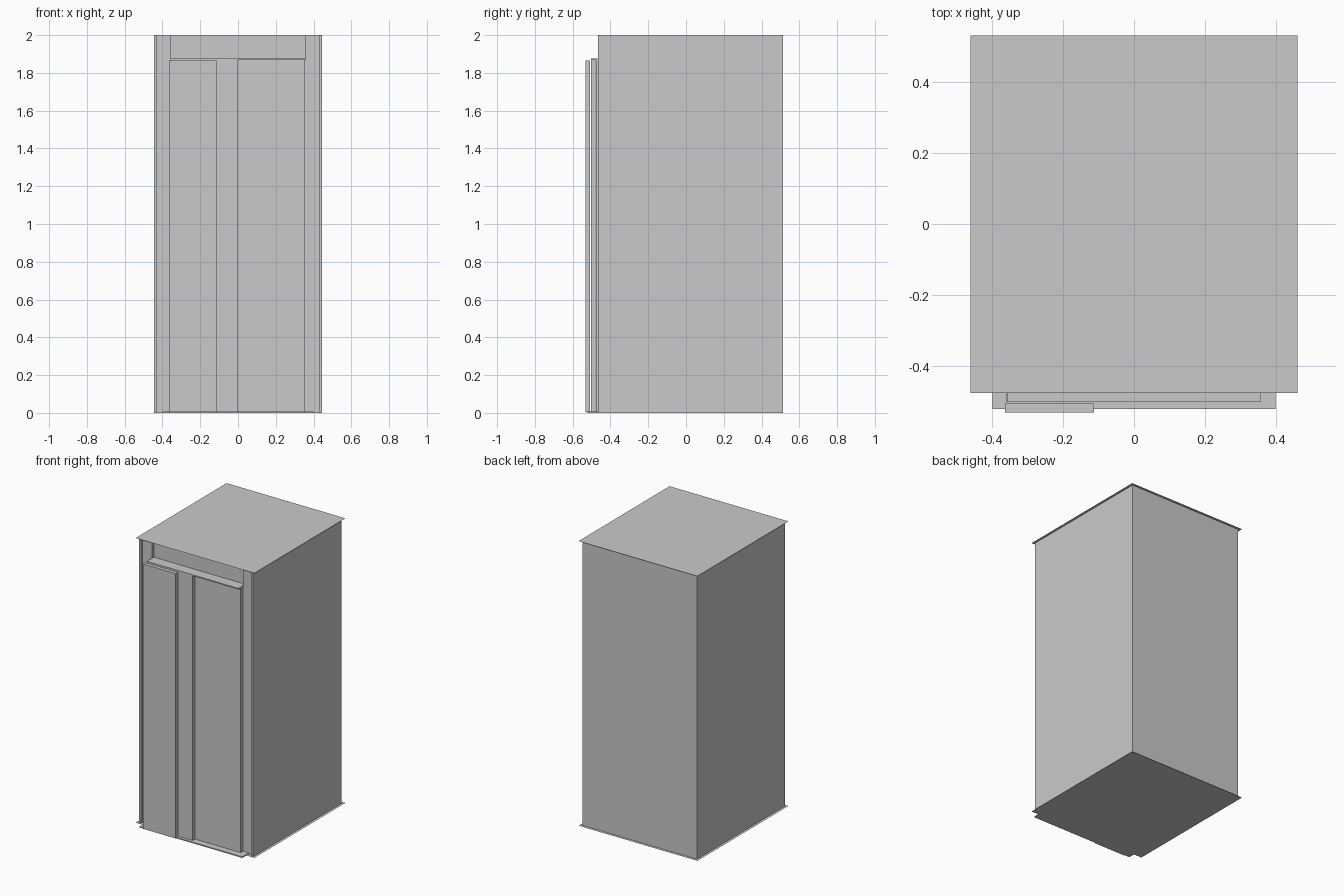
import bpy

if "Cube" in bpy.data.objects:
    bpy.data.objects.remove(bpy.data.objects["Cube"])

# single painted-metal colour
grey = bpy.data.materials.new("light grey metal")
grey.diffuse_color = (0.59, 0.59, 0.59, 1)
grey.use_nodes = True
grey.node_tree.nodes["Principled BSDF"].inputs["Base Color"].default_value = grey.diffuse_color


def add(name, verts, faces):
    mesh = bpy.data.meshes.new(name)
    mesh.from_pydata(verts, [], faces)
    mesh.materials.append(grey)
    obj = bpy.data.objects.new(name, mesh)
    bpy.context.collection.objects.link(obj)


def box(name, x0, x1, y0, y1, z0, z1):
    verts = [(x, y, z) for z in (z0, z1) for x, y in
             ((x0, y0), (x1, y0), (x1, y1), (x0, y1))]
    add(name, verts, [(3, 2, 1, 0), (4, 5, 6, 7), (0, 1, 5, 4),
                      (1, 2, 6, 5), (2, 3, 7, 6), (3, 0, 4, 7)])


def sheet(name, x0, x1, y0, y1, z, up=True):
    face = (0, 1, 2, 3) if up else (3, 2, 1, 0)
    add(name, [(x0, y0, z), (x1, y0, z), (x1, y1, z), (x0, y1, z)], [face])


# roof and floor sheets overhang the walls
sheet("roof", -0.462, 0.462, -0.477, 0.533, 2.0)
sheet("floor", -0.462, 0.462, -0.477, 0.533, 0.0, up=False)

# cabin shell
for side, s in (("left", -1), ("right", 1)):
    a, b = sorted((s * 0.444, s * 0.428))
    box(side + "_wall", a, b, -0.466, 0.514, 0, 2)
    a, b = sorted((s * 0.428, s * 0.355))
    box(side + "_door_jamb", a, b, -0.45, -0.42, 0, 2)
box("back_wall", -0.428, 0.428, 0.498, 0.514, 0, 2)

# panel over the doorway, door header and sill
box("transom", -0.355, 0.355, -0.427, -0.41, 1.86, 2)
box("door_header", -0.357, 0.357, -0.503, -0.427, 1.867, 1.875)
box("door_sill", -0.4, 0.4, -0.523, -0.45, 0, 0.008)

# telescoping door leaves, front to back
box("front_door_leaf", -0.365, -0.113, -0.533, -0.507, 0.004, 1.865)
box("middle_door_leaf", -0.36, 0.0, -0.503, -0.48, 0.008, 1.867)
box("rear_door_leaf", -0.02, 0.355, -0.477, -0.452, 0.008, 1.867)
